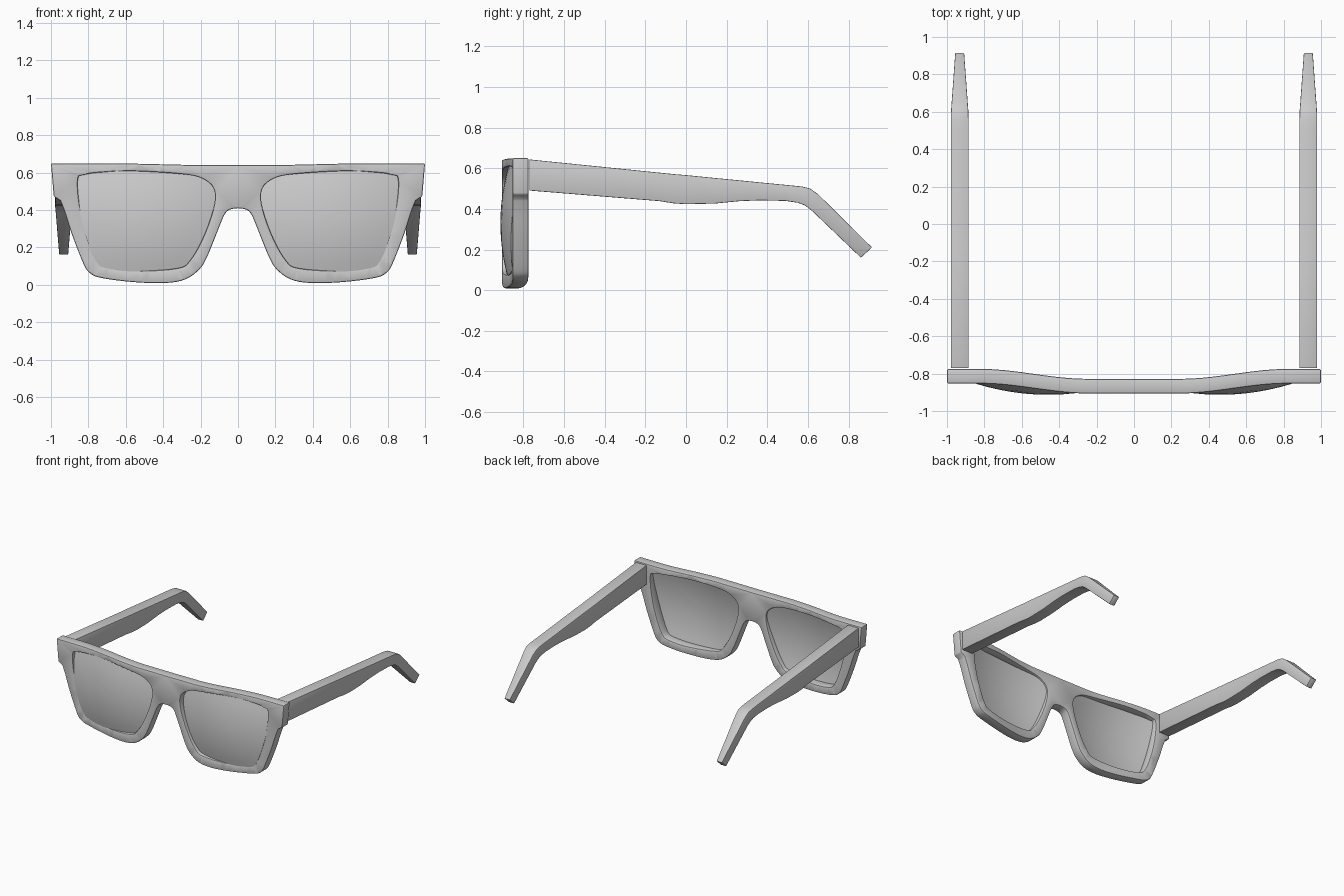
import bpy, bmesh
from mathutils import Vector

if "Cube" in bpy.data.objects:
    bpy.data.objects.remove(bpy.data.objects["Cube"])


def spline(pts, closed=False, n=4):
    """Catmull-Rom samples through 2D points."""
    p = [Vector(q) for q in pts]
    k = len(p)
    get = (lambda i: p[i % k]) if closed else (lambda i: p[max(0, min(k - 1, i))])
    out = []
    for i in range(k if closed else k - 1):
        a, b, c, d = get(i - 1), get(i), get(i + 1), get(i + 2)
        for j in range(n):
            t = j / n
            out.append(0.5 * (2 * b + (c - a) * t + (2 * a - 5 * b + 4 * c - d) * t * t
                              + (3 * b - a - 3 * c + d) * t ** 3))
    if not closed:
        out.append(p[-1])
    return out


def wrap(x):
    """Backward sweep of the front towards the sides."""
    t = max(0, min(1, (abs(x) - 0.25) / 0.57))
    return 0.053 * t * t * (3 - 2 * t)


def finish(bm, name, bevel=0, thick=0, angle=35):
    bmesh.ops.recalc_face_normals(bm, faces=bm.faces)
    me = bpy.data.meshes.new(name)
    bm.to_mesh(me)
    bm.free()
    ob = bpy.data.objects.new(name, me)
    bpy.context.collection.objects.link(ob)
    if thick:
        m = ob.modifiers.new("Thickness", 'SOLIDIFY')
        m.thickness = thick
        m.offset = 0
    if bevel:
        m = ob.modifiers.new("Bevel", 'BEVEL')
        m.width = bevel
        m.segments = 2
        m.limit_method = 'ANGLE'
        m.angle_limit = 0.9
        m.use_clamp_overlap = False
    bpy.ops.object.select_all(action='DESELECT')
    ob.select_set(True)
    bpy.context.view_layer.objects.active = ob
    bpy.ops.object.convert(target='MESH')
    bpy.ops.object.shade_smooth_by_angle(angle=angle * 3.14159 / 180)
    return ob


# Outlines in x, z (right half)
lower = spline([(0, .41), (.045, .402), (.075, .37), (.12, .26), (.165, .15), (.205, .085),
                (.28, .03), (.39, .01), (.56, .015), (.73, .037), (.79, .062), (.825, .11),
                (.888, .27), (.925, .385), (.95, .45)])
half = lower + [Vector(q) for q in [(.985, .472), (1, .65), (.55, .648), (.25, .641)]]
outer = half + [Vector((0, .64))] + [Vector((-q.x, q.y)) for q in reversed(half[1:])]
opening = spline([(.855, .57), (.825, .588), (.74, .601), (.55, .608), (.28, .59), (.175, .56),
                  (.125, .5), (.135, .395), (.19, .245), (.257, .13), (.32, .09), (.52, .075),
                  (.685, .09), (.755, .13), (.82, .3), (.852, .46)], closed=True)

# Front frame: filled outline with two openings, extruded and swept
bm = bmesh.new()
for loop in (outer, opening, [Vector((-q.x, q.y)) for q in opening]):
    vs = [bm.verts.new((q.x, -0.906, q.y)) for q in loop]
    for i, v in enumerate(vs):
        bm.edges.new((v, vs[(i + 1) % len(vs)]))
bmesh.ops.triangle_fill(bm, edges=bm.edges[:], use_beauty=True)
ext = bmesh.ops.extrude_face_region(bm, geom=bm.faces[:])
bmesh.ops.translate(bm, verts=[g for g in ext["geom"] if isinstance(g, bmesh.types.BMVert)],
                    vec=(0, 0.078, 0))
for s in (-1, 1):
    for i in range(11):
        bmesh.ops.bisect_plane(bm, geom=bm.verts[:] + bm.edges[:] + bm.faces[:], dist=0.003,
                               plane_co=(s * (0.25 + i * 0.057), 0, 0), plane_no=(1, 0, 0))
for v in bm.verts:
    v.co.y += wrap(v.co.x)
finish(bm, "front_frame", bevel=0.008)

# Domed lenses: concentric rings of the opening outline
for s, side in ((1, "right"), (-1, "left")):
    bm = bmesh.new()
    c = Vector((.48, .34))

    def dome(q):
        return bm.verts.new((s * q.x, -0.906 + 0.4 * (q.x - .46) ** 2 + 0.5 * (q.y - .33) ** 2, q.y))

    rings = [[dome(c + (q - c) * r) for q in opening] for r in (1.012, .85, .68, .5, .32, .15)]
    n = len(opening)
    for a, b in zip(rings, rings[1:]):
        for i in range(n):
            bm.faces.new((a[i], a[(i + 1) % n], b[(i + 1) % n], b[i]))
    mid = dome(c)
    for i in range(n):
        bm.faces.new((rings[-1][i], rings[-1][(i + 1) % n], mid))
    finish(bm, "lens_" + side, thick=0.014)

# Temple arms: stations of (top y, top z, bottom y, bottom z, half width)
stations = [(-.77, .643, -.77, .49, .047), (-.13, .578, -.13, .438, .047),
            (-.06, .571, -.06, .427, .047), (0, .566, 0, .423, .047), (.14, .552, .14, .426, .047),
            (.265, .54, .265, .438, .047), (.365, .53, .365, .442, .047),
            (.5, .517, .49, .439, .047), (.57, .51, .55, .43, .047), (.61, .5, .585, .417, .046),
            (.65, .472, .62, .39, .043), (.915, .21, .86, .16, .024)]
for s, side in ((1, "right"), (-1, "left")):
    bm = bmesh.new()
    rows = [[bm.verts.new((s * .932 + dx * w, y, z))
             for dx, y, z in ((-1, ty, tz), (1, ty, tz), (1, by, bz), (-1, by, bz))]
            for ty, tz, by, bz, w in stations]
    for a, b in zip(rows, rows[1:]):
        for i in range(4):
            bm.faces.new((a[i], a[(i + 1) % 4], b[(i + 1) % 4], b[i]))
    bm.faces.new(rows[0])
    bm.faces.new(rows[-1])
    finish(bm, "temple_arm_" + side, bevel=0.004)
